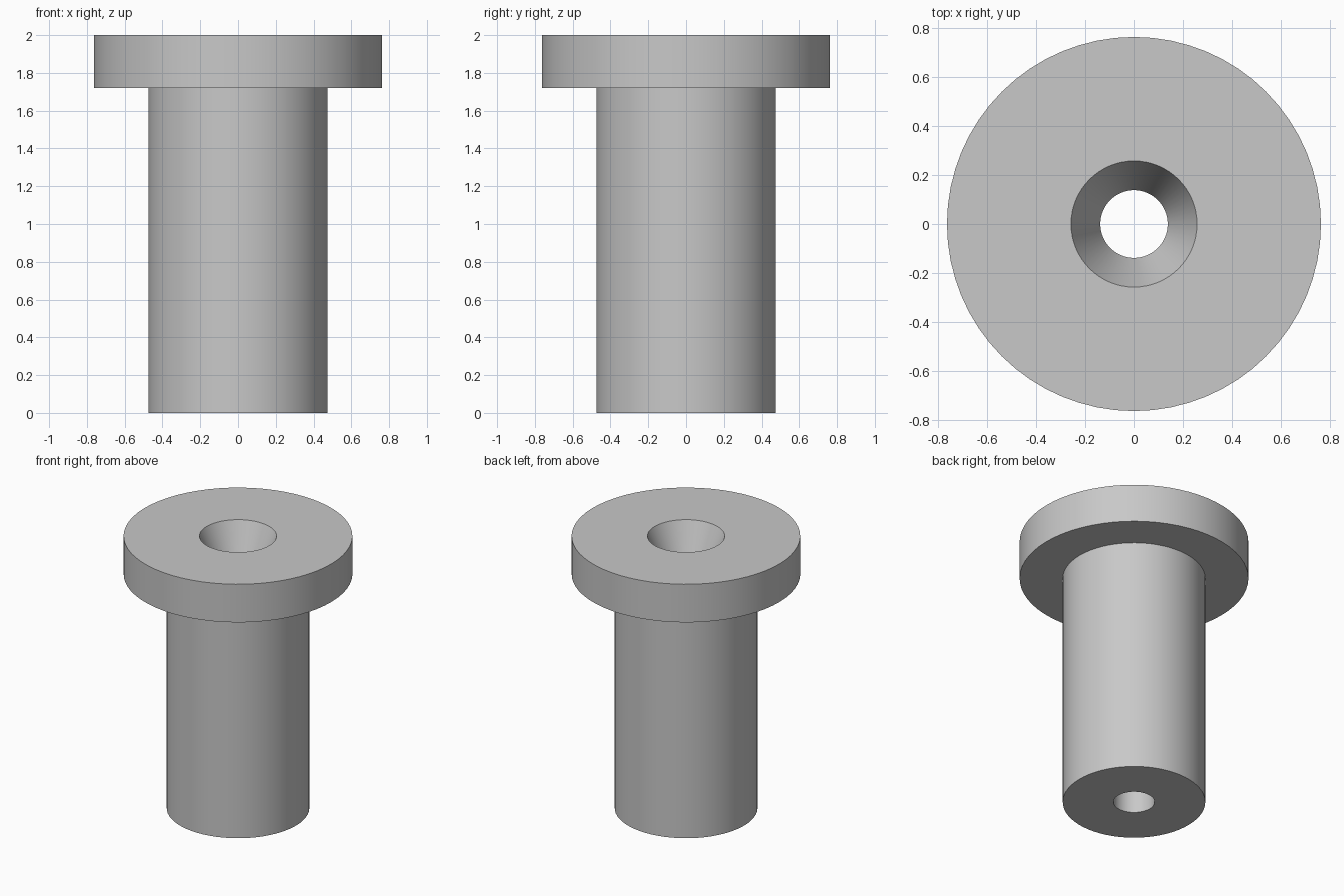
import bpy
import bmesh
import math

cube = bpy.data.objects.get("Cube")
if cube:
    bpy.data.objects.remove(cube, do_unlink=True)

SEGMENTS = 64

grey = bpy.data.materials.new("plain_grey")
grey.use_nodes = True
colour = (0.58, 0.58, 0.58, 1)
grey.diffuse_color = colour
grey.node_tree.nodes["Principled BSDF"].inputs["Base Color"].default_value = colour


def lathe(name, profile):
    """Revolve a closed (radius, height) profile about the z axis."""
    bm = bmesh.new()
    verts = [bm.verts.new((r, 0, z)) for r, z in profile]
    edges = [bm.edges.new((v, verts[i - 1])) for i, v in enumerate(verts)]
    bmesh.ops.spin(bm, geom=verts + edges, cent=(0, 0, 0), axis=(0, 0, 1),
                   angle=math.tau, steps=SEGMENTS, use_merge=True)
    bmesh.ops.remove_doubles(bm, verts=bm.verts, dist=0.0001)
    bmesh.ops.recalc_face_normals(bm, faces=bm.faces)
    mesh = bpy.data.meshes.new(name)
    bm.to_mesh(mesh)
    bm.free()
    mesh.materials.append(grey)
    obj = bpy.data.objects.new(name, mesh)
    bpy.context.collection.objects.link(obj)
    bpy.ops.object.select_all(action="DESELECT")
    obj.select_set(True)
    bpy.context.view_layer.objects.active = obj
    bpy.ops.object.shade_smooth_by_angle(angle=math.radians(20))
    return obj


# Shaft, flange and countersunk bore turned as one solid
shaft, flange, bore, sink = 0.475, 0.762, 0.138, 0.257
top, shoulder = 2.0, 1.72
lathe("flanged_bushing", [
    (bore, 0), (shaft, 0), (shaft, shoulder), (flange, shoulder),
    (flange, top), (sink, top), (bore, shoulder),
])
